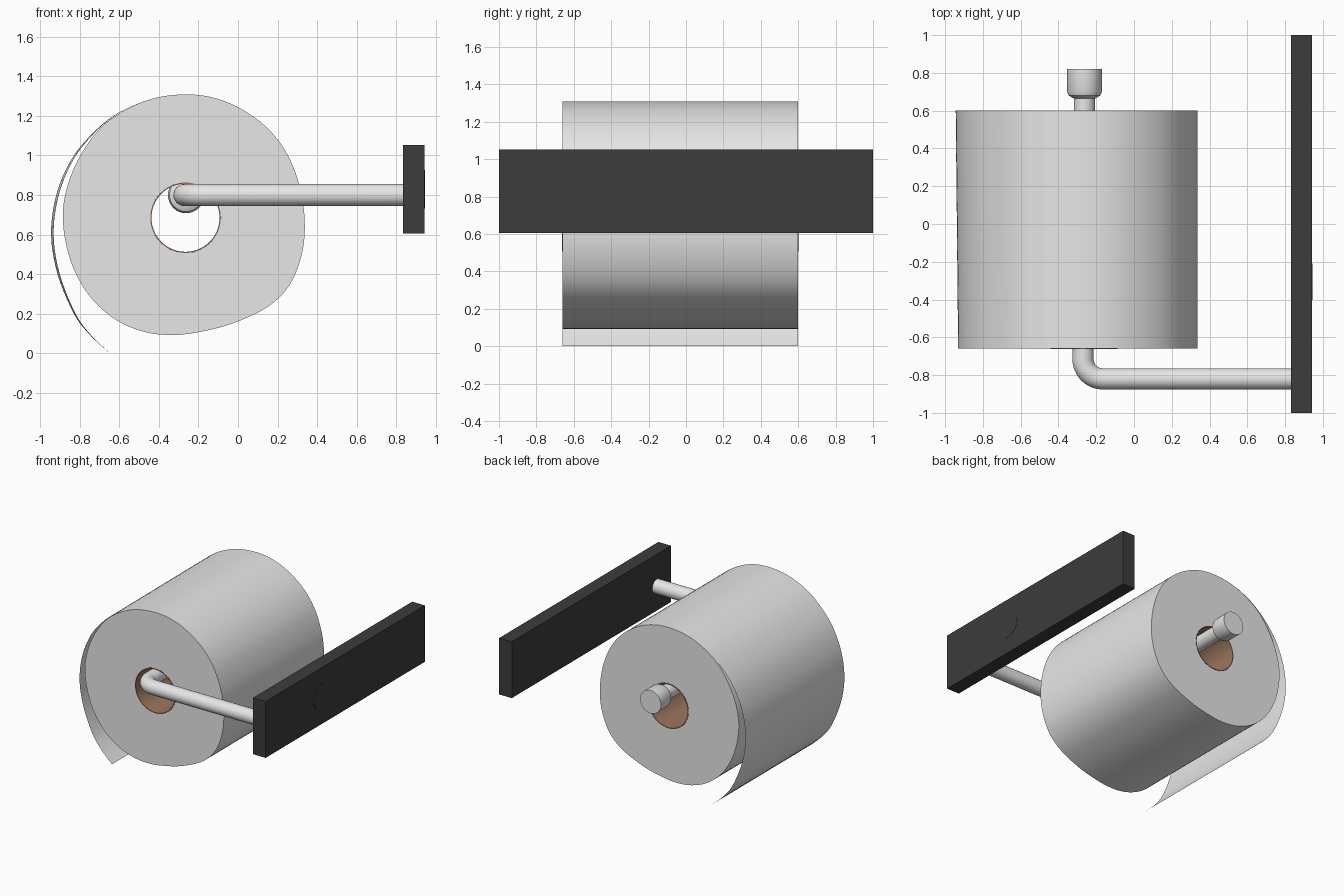
import bpy, bmesh, math
from mathutils import Vector

if "Cube" in bpy.data.objects:
    bpy.data.objects.remove(bpy.data.objects["Cube"])


def material(name, rgb):
    m = bpy.data.materials.new(name)
    m.diffuse_color = (*rgb, 1)
    m.use_nodes = True
    m.node_tree.nodes["Principled BSDF"].inputs["Base Color"].default_value = m.diffuse_color
    return m


PAPER = material("paper white", (0.8, 0.8, 0.8))
METAL = material("brushed metal", (0.8, 0.8, 0.8))
CARD = material("cardboard brown", (0.33, 0.18, 0.11))
DARK = material("dark plate", (0.045, 0.045, 0.045))


def loft(name, rings, mat, caps=False, loop=False, closed=True):
    """Skin a list of equal-length point rings into one object."""
    bm = bmesh.new()
    vs = [[bm.verts.new(p) for p in r] for r in rings]
    n = len(rings[0])
    for a in range(len(vs) if loop else len(vs) - 1):
        r, s = vs[a], vs[(a + 1) % len(vs)]
        for i in range(n if closed else n - 1):
            j = (i + 1) % n
            bm.faces.new((r[i], r[j], s[j], s[i]))
    if caps:
        bm.faces.new(vs[0])
        bm.faces.new(vs[-1])
    bmesh.ops.recalc_face_normals(bm, faces=bm.faces)
    me = bpy.data.meshes.new(name)
    bm.to_mesh(me)
    bm.free()
    me.materials.append(mat)
    ob = bpy.data.objects.new(name, me)
    bpy.context.collection.objects.link(ob)
    bpy.ops.object.select_all(action='DESELECT')
    ob.select_set(True)
    bpy.context.view_layer.objects.active = ob
    bpy.ops.object.shade_smooth_by_angle(angle=math.radians(35))
    return ob


def spline(pts, steps, closed):
    """Catmull-Rom curve through 2D points."""
    pts = [Vector(p) for p in pts]
    n, out = len(pts), []
    get = (lambda k: pts[k % n]) if closed else (lambda k: pts[max(0, min(n - 1, k))])
    for i in range(n if closed else n - 1):
        a, b, c, d = (get(i + k) for k in (-1, 0, 1, 2))
        for s in range(steps):
            t = s / steps
            out.append(0.5 * (2 * b + (c - a) * t + (2 * a - 5 * b + 4 * c - d) * t * t
                              + (3 * b - a - 3 * c + d) * t ** 3))
    if not closed:
        out.append(pts[-1])
    return out


def at_y(pts, y):
    return [(p[0], y, p[1]) for p in pts]


def disc(cx, cz, r, y, n=32):
    return [(cx + r * math.cos(k * math.tau / n), y, cz + r * math.sin(k * math.tau / n))
            for k in range(n)]


Y0, Y1 = -0.66, 0.60           # roll ends
HOLE = Vector((-0.265, 0.685))  # centre of the core
R = 0.178

# Paper roll: sagging outline with a round hole
outline = spline([(-0.26, 1.308), (-0.07, 1.275), (0.11, 1.172), (0.235, 1.03), (0.31, 0.85),
                  (0.337, 0.665), (0.322, 0.50), (0.26, 0.345), (0.15, 0.235), (-0.018, 0.155),
                  (-0.17, 0.113), (-0.32, 0.093), (-0.47, 0.108), (-0.62, 0.172), (-0.75, 0.29),
                  (-0.843, 0.46), (-0.884, 0.665), (-0.864, 0.835), (-0.79, 1.01),
                  (-0.665, 1.165), (-0.47, 1.275)], 5, True)
hole = [HOLE + (p - HOLE).normalized() * R for p in outline]
loft("paper_roll", [at_y(outline, Y0), at_y(outline, Y1), at_y(hole, Y1), at_y(hole, Y0)],
     PAPER, loop=True)

# Cardboard core
loft("cardboard_core", [disc(*HOLE, R, Y0 - .002, 64), disc(*HOLE, R, Y1 + .002, 64),
                        disc(*HOLE, R - .006, Y1 + .002, 64), disc(*HOLE, R - .006, Y0 - .002, 64)],
     CARD, loop=True)

# Loose hanging sheet, slightly twisted towards the back
sheet = spline([(-0.47, 1.277), (-0.60, 1.215), (-0.72, 1.118), (-0.83, 0.98), (-0.905, 0.80),
                (-0.931, 0.60), (-0.90, 0.40), (-0.82, 0.20), (-0.74, 0.09), (-0.645, 0.0)], 5, False)
m = len(sheet) - 1
back = [p - Vector((0.013 * math.sin(math.pi * i / m), 0)) for i, p in enumerate(sheet)]
loft("loose_sheet", [at_y(sheet, Y0), at_y(back, Y1)], PAPER, closed=False)

# Bent holder rod: arm from the plate, quarter bend, then spindle through the core
RX, RY, RZ, RR, BEND = -0.27, -0.82, 0.80, 0.056, 0.105
path = [(Vector((0.85, RY, RZ)), 0.0)]
for k in range(13):
    a = math.pi / 2 * k / 12
    path.append((Vector((RX + BEND - BEND * math.sin(a), RY + BEND - BEND * math.cos(a), RZ)), a))
path.append((Vector((-0.262, 0.68, RZ)), math.pi / 2))
rings = []
for c, a in path:
    side = Vector((math.sin(a), math.cos(a), 0))
    rings.append([c + RR * (math.cos(t) * side + math.sin(t) * Vector((0, 0, 1)))
                  for t in (k * math.tau / 32 for k in range(32))])
loft("holder_rod", rings, METAL, caps=True)

# End knob with a tapered neck
loft("end_knob", [disc(-0.262, RZ, r, y) for r, y in
                  ((0.057, 0.665), (0.084, 0.68), (0.092, 0.70), (0.092, 0.82))], METAL, caps=True)

# Wall plate
loft("wall_plate", [[(x, y, z) for x, z in ((0.832, 0.605), (0.943, 0.605), (0.943, 1.053), (0.832, 1.053))]
                    for y in (-1, 1)], DARK, caps=True)

# Flush screw cover on the wall side of the plate
loft("screw_cover", [[(x, -0.305 + 0.097 * math.cos(k * math.tau / 32), 0.83 + 0.097 * math.sin(k * math.tau / 32))
                      for k in range(32)] for x in (0.94, 0.945)], DARK, caps=True)
